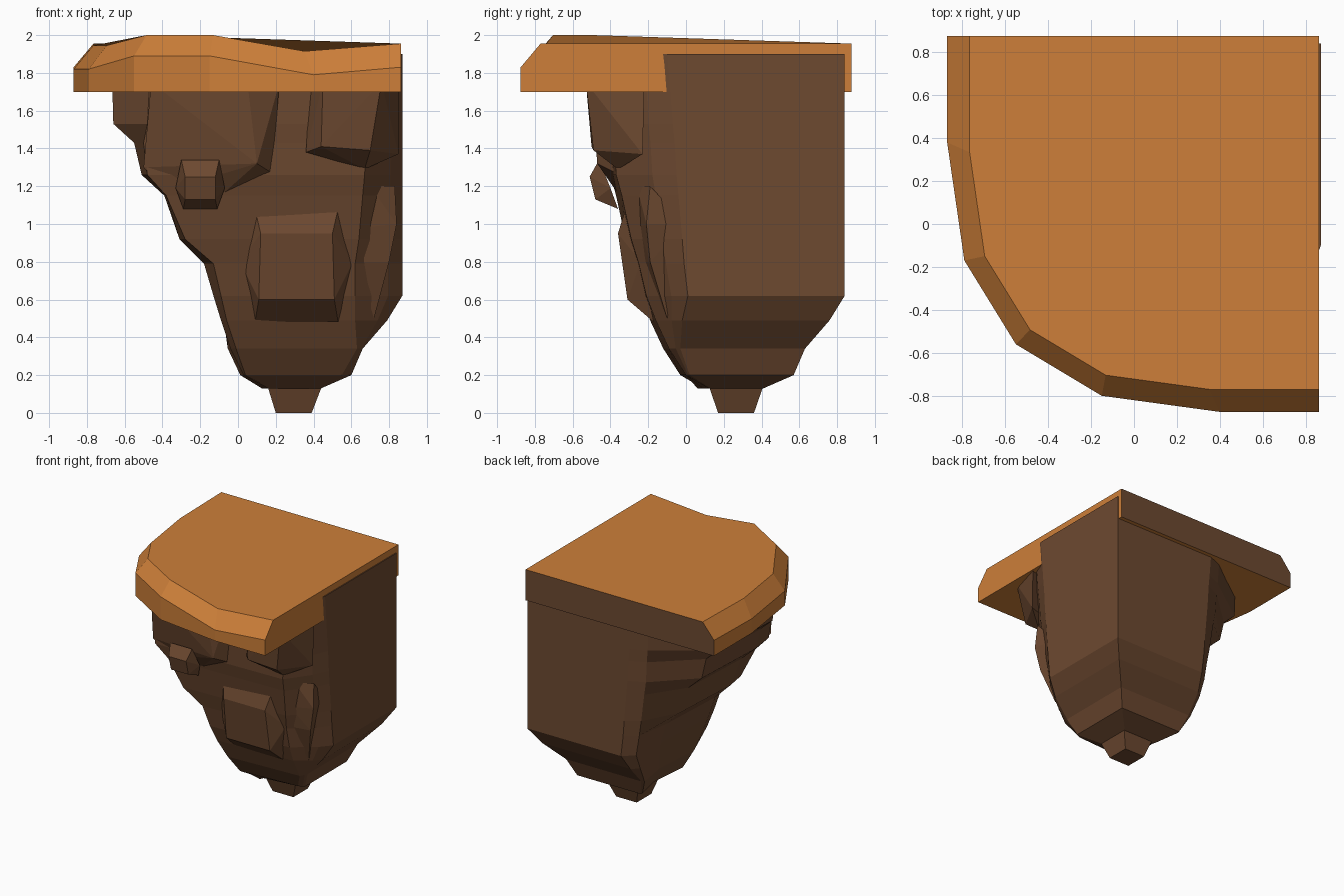
import bpy, bmesh

if "Cube" in bpy.data.objects:
    bpy.data.objects.remove(bpy.data.objects["Cube"])

def material(name, rgb):
    m = bpy.data.materials.new(name)
    m.diffuse_color = (*rgb, 1)
    m.use_nodes = True
    m.node_tree.nodes["Principled BSDF"].inputs["Base Color"].default_value = m.diffuse_color
    return m

bark = material("dark brown", (0.153, 0.067, 0.030))
cap = material("orange", (0.61, 0.212, 0.041))

def finish(name, bm, *mats):
    bmesh.ops.recalc_face_normals(bm, faces=bm.faces)
    me = bpy.data.meshes.new(name)
    bm.to_mesh(me)
    bm.free()
    for m in mats:
        me.materials.append(m)
    ob = bpy.data.objects.new(name, me)
    bpy.context.collection.objects.link(ob)
    return ob

def loft(name, rings, *mats):
    """Skin a stack of closed rings with equal point counts."""
    bm = bmesh.new()
    vs = [[bm.verts.new(p) for p in r] for r in rings]
    n = len(vs[0])
    for a, b in zip(vs, vs[1:]):
        for i in range(n):
            j = (i + 1) % n
            bm.faces.new((a[i], a[j], b[j], b[i]))
    bm.faces.new(vs[0])
    bm.faces.new(vs[-1])
    return finish(name, bm, *mats)

def square(cx, cy, r, z):
    return [(cx + i * r, cy + j * r, z) for i, j in ((-1, -1), (1, -1), (1, 1), (-1, 1))]

def hull(name, pts):
    """Faceted lump: convex hull around a few points."""
    bm = bmesh.new()
    for p in pts:
        bm.verts.new(p)
    bmesh.ops.convex_hull(bm, input=bm.verts)
    return finish(name, bm, bark)

# Top slab: wavy rim, chamfered inwards on the free sides only
WX, WY = 0.862, 0.875
rim = [(-.87, WY, 1.83), (-.87, .38, 1.82), (-.79, -.17, 1.82), (-.55, -.56, 1.89),
       (-.15, -.80, 1.89), (.40, -WY, 1.79), (WX, -WY, 1.83), (WX, WY, 1.83)]
base = [(x, y, 1.70) for x, y, z in rim]
top = [(x if x == WX else x * .88, y if y == WY else y * .88, min(2, z + .125)) for x, y, z in rim]
slab = loft("top_slab", [base, rim, top], cap, bark)
for p in slab.data.polygons:          # the wall-side face is brown
    if p.normal.y > 0.9:
        p.material_index = 1

# Main body, near mirror-symmetric about its diagonal. Each level gives:
# height, wall corner, right edge y, front right x and y, front left x, left x
levels = [
    (1.90, .87, -.10, .72, -.40, -.46, -.67),
    (1.53, .87, -.07, .69, -.39, -.48, -.66),
    (1.43, .87, -.06, .68, -.38, -.50, -.55),
    (1.26, .87, -.05, .67, -.37, -.48, -.51),
    (1.15, .87, -.04, .66, -.34, -.38, -.39),
    (0.92, .87, -.02, .64, -.29, -.28, -.31),
    (0.79, .87, -.01, .62, -.25, -.13, -.18),
    (0.62, .87, .01, .62, -.21, -.09, -.13),
    (0.49, .79, -.02, .62, -.16, -.06, -.09),
    (0.34, .66, -.03, .63, -.09, -.01, -.04),
    (0.20, .60, .02, .55, .00, .04, .03),
    (0.13, .44, .13, .43, .12, .17, .16),
]

def body_ring(z, c, edge, qx, qy, sx, lx):
    px, py = .7 * c + .3 * qx, .6 * edge + .4 * qy     # flute beside the wall face
    ring = [(c, c - .03), (c, edge), (px, py), (qx, qy), (sx, qy - .03),
            (lx, qy * .5), (lx + .03, .55 * c), (py, px - .03), (edge, c - .03)]
    return [(x, y, z) for x, y in ring]

loft("carved_body", [body_ring(*lv) for lv in levels], bark)

# Pendant tip
loft("bottom_tip", [square(.295, .265, .095, 0), square(.30, .265, .14, .13),
                    square(.30, .265, .14, .18)], bark)

# Overhanging right brow
hull("right_brow", [(.45, -.53, 1.75), (.76, -.53, 1.75), (.85, -.22, 1.75), (.38, -.38, 1.75),
                    (.44, -.50, 1.41), (.70, -.49, 1.39), (.85, -.23, 1.37),
                    (.36, -.40, 1.38), (.67, -.36, 1.29)])

# Wide left brow, drooping to points at both ends
hull("left_brow", [(-.46, -.49, 1.75), (.05, -.50, 1.75), (.22, -.43, 1.75), (-.40, -.35, 1.17),
                   (-.50, -.40, 1.30), (.10, -.47, 1.32), (.18, -.37, 1.27), (-.08, -.36, 1.16)])

# Small knob and large lower block, each mirrored about its own centre line:
# rows of half width, y, z
def lump(name, cx, rows):
    hull(name, [(cx + s * w, y, z) for w, y, z in rows for s in (-1, 1)])

lump("knob", -.20, [(.10, -.46, 1.34), (.08, -.51, 1.25), (.13, -.40, 1.19),
                    (.08, -.48, 1.13), (.09, -.36, 1.08)])
lump("lower_block", .31, [(.22, -.32, 1.08), (.19, -.36, .95), (.30, -.24, .80),
                          (.20, -.31, .60), (.22, -.17, .48)])

# Raised rib beside the lower block
hull("right_rib", [(.70, -.26, 1.20), (.83, -.19, 1.20), (.65, -.25, .98), (.84, -.21, 1.00),
                   (.63, -.22, .80), (.80, -.19, .80), (.72, -.10, .50), (.80, .0, 1.0)])
